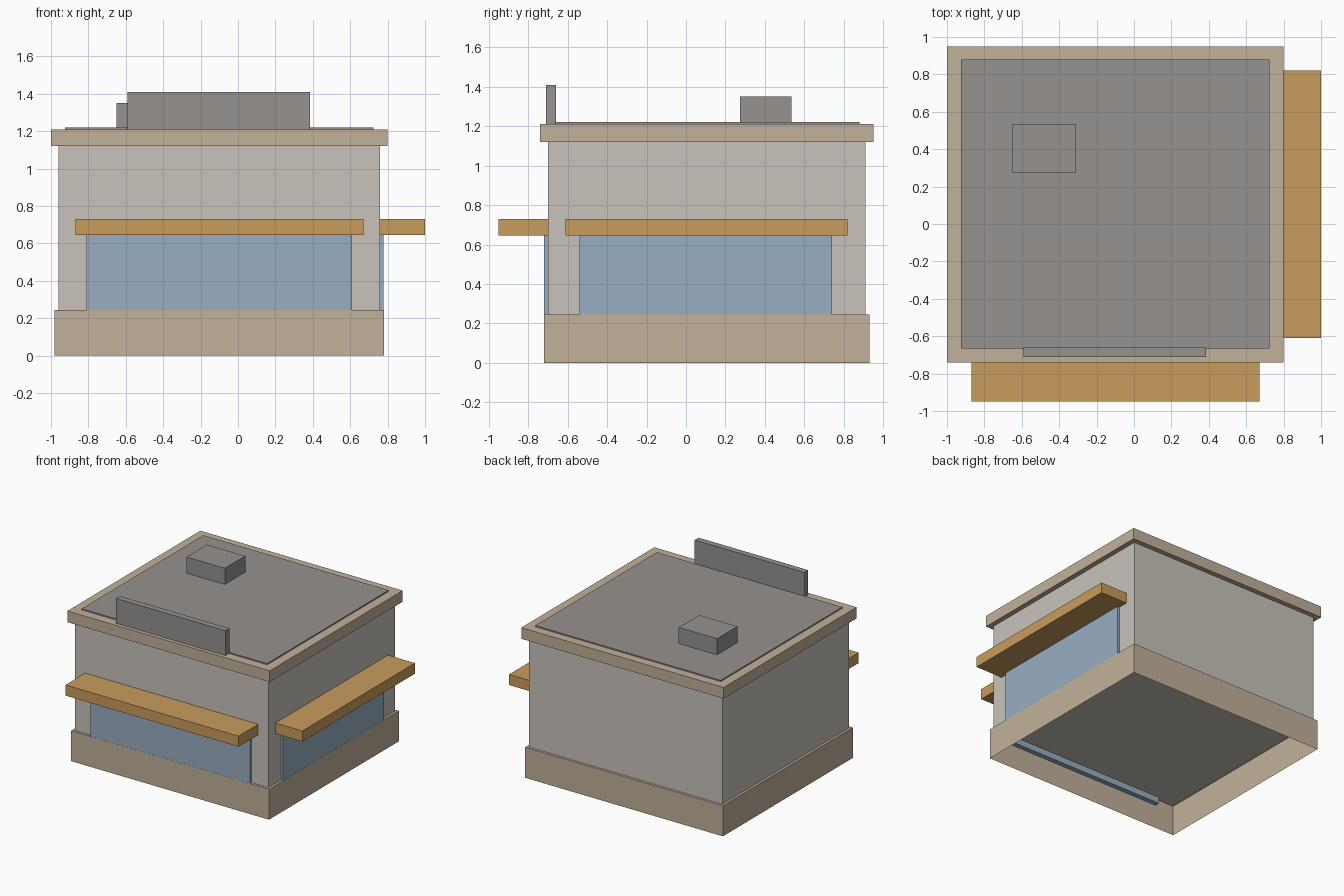
import bpy
import bmesh
from mathutils import Vector

cube = bpy.data.objects.get("Cube")
if cube:
    bpy.data.objects.remove(cube, do_unlink=True)


def material(name, srgb):
    """Flat material from a 0-255 screen colour, stored as linear."""
    linear = [((c / 255 + 0.055) / 1.055) ** 2.4 for c in srgb]
    mat = bpy.data.materials.new(name)
    mat.use_nodes = True
    mat.diffuse_color = (*linear, 1)
    bsdf = next(n for n in mat.node_tree.nodes if n.type == "BSDF_PRINCIPLED")
    bsdf.inputs["Base Color"].default_value = (*linear, 1)
    bsdf.inputs["Roughness"].default_value = 0.9
    return mat


def box(name, mat, x, y, z, open_bottom=False):
    """Box spanning the given (low, high) ranges."""
    low, high = (Vector(corner) for corner in zip(x, y, z))
    bm = bmesh.new()
    bmesh.ops.create_cube(bm, size=1)
    size = high - low
    for v in bm.verts:
        v.co = (low + high) / 2 + Vector(a * b for a, b in zip(v.co, size))
    if open_bottom:
        bm.normal_update()
        under = [f for f in bm.faces if f.normal.z < -0.5]
        bmesh.ops.delete(bm, geom=under, context="FACES_ONLY")
    mesh = bpy.data.meshes.new(name)
    bm.to_mesh(mesh)
    bm.free()
    mesh.materials.append(mat)
    obj = bpy.data.objects.new(name, mesh)
    bpy.context.collection.objects.link(obj)
    return obj


plaster = material("pale plaster", (200, 195, 187))
stone = material("tan stone", (193, 177, 154))
slate = material("roof grey", (150, 146, 143))
wood = material("awning wood", (201, 156, 93))
glass = material("blue glass", (152, 174, 193))

# Hollow plinth, main walls and cornice
box("plinth", stone, (-0.98, 0.78), (-0.72, 0.93), (0, 0.245), open_bottom=True)
box("walls", plaster, (-0.96, 0.76), (-0.70, 0.91), (0.24, 1.15))
box("cornice", stone, (-1.0, 0.80), (-0.74, 0.95), (1.12, 1.21))

# Shop windows on the front and left sides, running down into the plinth
box("front_window", glass, (-0.81, 0.61), (-0.719, -0.68), (0.19, 0.66))
box("side_window", glass, (0.74, 0.779), (-0.54, 0.74), (0.19, 0.66))

# Flat awnings above the windows
box("front_awning", wood, (-0.87, 0.67), (-0.95, -0.69), (0.645, 0.73))
box("side_awning", wood, (0.75, 1.0), (-0.61, 0.82), (0.645, 0.73))

# Roof deck, blank sign board and vent
box("roof_deck", slate, (-0.925, 0.725), (-0.665, 0.88), (1.20, 1.22))
box("sign_board", slate, (-0.59, 0.385), (-0.71, -0.66), (1.205, 1.41))
box("roof_vent", slate, (-0.65, -0.31), (0.275, 0.535), (1.21, 1.35))
